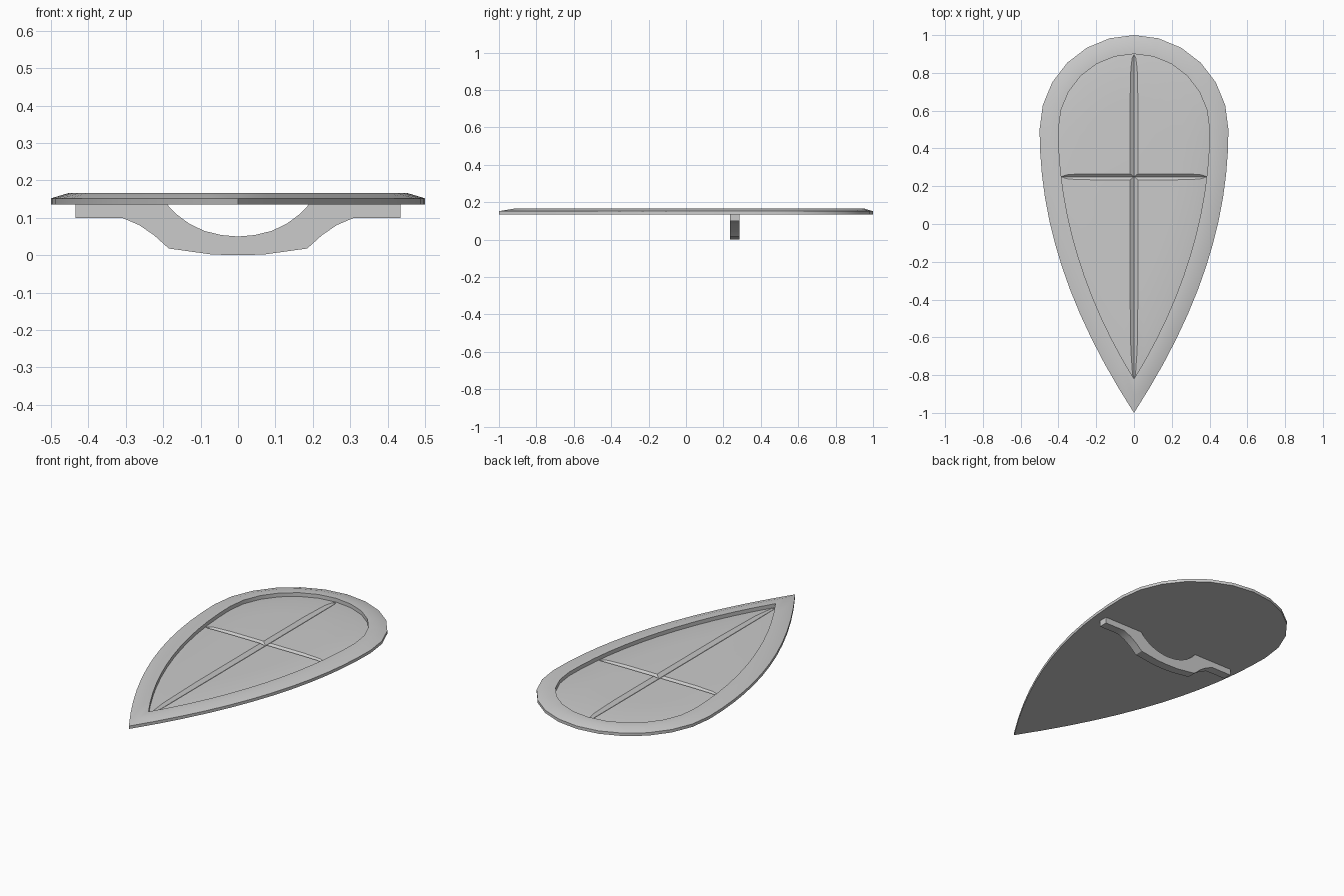
import bpy, bmesh, math
from mathutils import Vector
from mathutils.geometry import interpolate_bezier

if "Cube" in bpy.data.objects:
    bpy.data.objects.remove(bpy.data.objects["Cube"])

steel = bpy.data.materials.new("plain grey")
steel.use_nodes = True
GREY = (0.6, 0.6, 0.6, 1)
steel.diffuse_color = GREY
steel.node_tree.nodes["Principled BSDF"].inputs["Base Color"].default_value = GREY


def finish(name, bm):
    bmesh.ops.recalc_face_normals(bm, faces=bm.faces)
    mesh = bpy.data.meshes.new(name)
    bm.to_mesh(mesh)
    bm.free()
    mesh.materials.append(steel)
    ob = bpy.data.objects.new(name, mesh)
    bpy.context.collection.objects.link(ob)
    return ob


def activate(ob):
    bpy.ops.object.select_all(action='DESELECT')
    ob.select_set(True)
    bpy.context.view_layer.objects.active = ob


def smooth(ob):
    activate(ob)
    bpy.ops.object.shade_smooth_by_angle(angle=math.radians(30))


def outline(radius, handle_a, handle_b, tip):
    """Round head and curved sides running down to a point, as a closed loop."""
    arc = [Vector((radius * math.sin(a), 0.5 + radius * math.cos(a)))
           for a in (math.radians(15 * i) for i in range(7))]
    side = interpolate_bezier(Vector((radius, 0.5)), Vector(handle_a),
                              Vector(handle_b), Vector((0, tip)), 13)
    half = arc + [Vector(p[:2]) for p in side[1:]]
    return half + [Vector((-p.x, p.y)) for p in reversed(half[1:-1])]


# Shield body: bevelled rim around a recessed, gently domed panel
outer = outline(0.5, (0.5, 0.02), (0.35, -0.46), -1.0)
inner = outline(0.4, (0.4, 0.06), (0.26, -0.40), -0.82)
middle = [a.lerp(b, 0.5) for a, b in zip(outer, inner)]
centre = Vector((0, 0.25))
shoulder = [p.lerp(centre, 0.12) for p in inner]
crown = [p.lerp(centre, 0.4) for p in inner]
bm = bmesh.new()
rings = [[bm.verts.new((p.x, p.y, z)) for p in loop] for loop, z in
         ((outer, 0.135), (outer, 0.152), (middle, 0.167), (inner, 0.167),
          (inner, 0.145), (shoulder, 0.152), (crown, 0.155))]
count = len(outer)
for low, high in zip(rings, rings[1:]):
    for i in range(count):
        j = (i + 1) % count
        bm.faces.new((low[i], low[j], high[j], high[i]))
bm.faces.new(rings[0])
bm.faces.new(rings[-1])
body = finish("shield_body", bm)


# Engraved cross: V-shaped grooves with pointed ends
def groove(start, end, half_width):
    start, end = Vector(start), Vector(end)
    along = (end - start).normalized()
    side = Vector((-along.y, along.x, 0)) * half_width
    taper = along * 0.05
    down = Vector((0, 0, -0.017))
    bm = bmesh.new()
    rim = [bm.verts.new(p) for p in
           (start, start + taper + side, end - taper + side,
            end, end - taper - side, start + taper - side)]
    keel = [bm.verts.new(p + down) for p in (start, end)]
    a, b, c, d, e, f = rim
    for face in ((a, b, keel[0]), (b, c, keel[1], keel[0]), (c, d, keel[1]),
                 (d, e, keel[1]), (e, f, keel[0], keel[1]), (f, a, keel[0]), rim):
        bm.faces.new(face)
    cutter = finish("groove_cutter", bm)
    cut = body.modifiers.new("groove", 'BOOLEAN')
    cut.operation = 'DIFFERENCE'
    cut.solver = 'EXACT'
    cut.object = cutter
    activate(body)
    bpy.ops.object.modifier_apply(modifier=cut.name)
    bpy.data.objects.remove(cutter)


groove((0, -0.815, 0.157), (0, 0.897, 0.157), 0.024)
groove((-0.385, 0.25, 0.157), (0.385, 0.25, 0.157), 0.018)
smooth(body)

# Grip: mirrored arched profile given depth
lower = [(0, 0), (0.07, 0.002), (0.185, 0.018), (0.225, 0.054),
         (0.265, 0.081), (0.31, 0.1), (0.435, 0.1), (0.435, 0.136)]
bow = [(0.19, 0.136), (0.165, 0.11), (0.13, 0.084), (0.09, 0.065), (0.045, 0.054), (0, 0.05)]
half = lower + bow
profile = half + [(-x, z) for x, z in reversed(half[1:-1])]
bm = bmesh.new()
face = bm.faces.new([bm.verts.new((x, 0.235, z)) for x, z in profile])
depth = bmesh.ops.extrude_face_region(bm, geom=[face])
bmesh.ops.translate(bm, vec=(0, 0.05, 0),
                    verts=[v for v in depth["geom"] if isinstance(v, bmesh.types.BMVert)])
smooth(finish("grip", bm))
